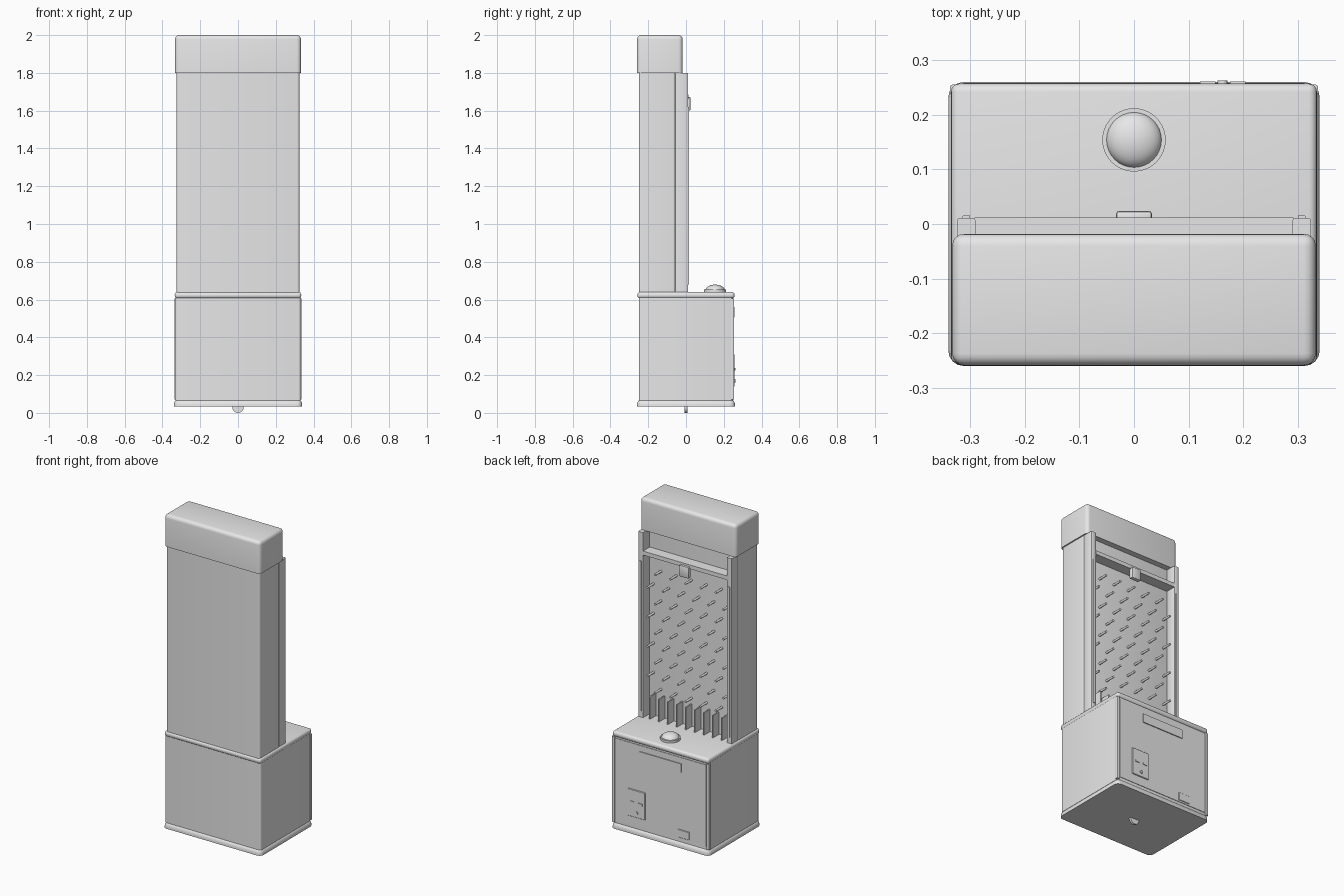
import bpy, bmesh, math
from mathutils import Matrix, Vector

if "Cube" in bpy.data.objects:
    bpy.data.objects.remove(bpy.data.objects["Cube"])

grey = bpy.data.materials.new("plain grey")
grey.diffuse_color = (0.8, 0.8, 0.8, 1)
grey.use_nodes = True
grey.node_tree.nodes["Principled BSDF"].inputs["Base Color"].default_value = grey.diffuse_color


def finish(bm, name, angle=35):
    bmesh.ops.recalc_face_normals(bm, faces=bm.faces)
    me = bpy.data.meshes.new(name)
    bm.to_mesh(me)
    bm.free()
    me.materials.append(grey)
    ob = bpy.data.objects.new(name, me)
    bpy.context.collection.objects.link(ob)
    bpy.ops.object.select_all(action='DESELECT')
    ob.select_set(True)
    bpy.context.view_layer.objects.active = ob
    bpy.ops.object.shade_smooth_by_angle(angle=math.radians(angle))
    return ob


def box(name, x, y, z, bevel=0.0, edges="all", segments=4):
    """Box from ranges; edges: all, upright, or no_bottom"""
    bm = bmesh.new()
    lo, hi = Vector((x[0], y[0], z[0])), Vector((x[1], y[1], z[1]))
    bmesh.ops.create_cube(bm, size=1, matrix=Matrix.Translation((lo + hi) / 2)
                          @ Matrix.Diagonal((*(hi - lo), 1)))
    if bevel:
        def wanted(e):
            a, b = (v.co for v in e.verts)
            if edges == "upright":
                return abs(a.z - b.z) > 1e-5
            if edges == "no_bottom":
                return max(a.z, b.z) > z[0] + 1e-5
            return True
        bmesh.ops.bevel(bm, geom=[e for e in bm.edges if wanted(e)], offset=bevel,
                        segments=segments, profile=0.5, affect='EDGES', clamp_overlap=True)
    return finish(bm, name)


def rod(name, centre, radius, length, axis='Z', sides=32):
    bm = bmesh.new()
    turn = Matrix.Rotation(math.pi / 2, 4, 'X') if axis == 'Y' else Matrix()
    bmesh.ops.create_cone(bm, cap_ends=True, segments=sides, radius1=radius, radius2=radius,
                          depth=length, matrix=Matrix.Translation(centre) @ turn)
    return finish(bm, name)


# Lower cabinet: foot wheel, plinth, body and counter slab
rod("foot_wheel", (0, 0, 0.03), 0.03, 0.014, 'Y')
box("plinth", (-0.34, 0.34), (-0.26, 0.26), (0.033, 0.072), 0.028, "no_bottom")
box("cabinet_body", (-0.332, 0.332), (-0.25, 0.248), (0.065, 0.612), 0.012, "upright")
box("counter_slab", (-0.335, 0.335), (-0.257, 0.257), (0.606, 0.64), 0.015)

# Tower body and header
box("tower_body", (-0.325, 0.325), (-0.25, -0.055), (0.635, 1.805), 0.012, "upright")
box("header", (-0.333, 0.333), (-0.259, -0.018), (1.80, 2.0), 0.022, "no_bottom")

# Mirrored rails on tower and cabinet
for side, s in (("left", -1), ("right", 1)):
    def span(a, b):
        return tuple(sorted((a * s, b * s)))
    box(side + "_tower_rail", span(0.29, 0.324), (-0.058, 0.011), (0.638, 1.80), 0.005, "upright", 2)
    box(side + "_rail_strip", span(0.30, 0.314), (0.008, 0.016), (0.68, 1.62), 0.002, "upright", 2)
    box(side + "_cabinet_rail", span(0.318, 0.337), (0.237, 0.255), (0.07, 0.606), 0.004, "upright", 2)

# Crossbar with clip
box("crossbar", (-0.292, 0.292), (-0.056, 0.012), (1.66, 1.685))
box("crossbar_clip", (-0.033, 0.033), (-0.003, 0.024), (1.60, 1.672), 0.006, "all", 2)

# Staggered pegs on the board
for row in range(9):
    count = 5 if row % 2 == 0 else 6
    for i in range(count):
        rod(f"peg_{row}_{i}", ((i - (count - 1) / 2) * 0.105, -0.027, 1.555 - row * 0.0925),
            0.007, 0.066, 'Y', 12)

# Catch bin dividers
for i in range(9):
    x = (i - 4) * 0.0625
    box(f"bin_divider_{i}", (x - 0.004, x + 0.004), (-0.058, 0.005), (0.636, 0.78))

# Push button: collar and dome
rod("button_collar", (0, 0.154, 0.645), 0.058, 0.018, sides=40)
bm = bmesh.new()
bmesh.ops.create_uvsphere(bm, u_segments=32, v_segments=16, radius=1,
                          matrix=Matrix.Translation((0, 0.154, 0.65))
                          @ Matrix.Diagonal((0.051, 0.051, 0.029, 1)))
finish(bm, "button_dome", 60)

# Service panel with slot plate, coin plate and latch
box("service_panel", (-0.315, 0.315), (0.24, 0.251), (0.085, 0.597))
box("slot_plate", (-0.145, 0.145), (0.248, 0.257), (0.505, 0.56))
box("coin_plate", (0.105, 0.225), (0.248, 0.257), (0.14, 0.31), 0.002, "all", 1)
for i, x in enumerate((0.135, 0.19)):
    box(f"coin_slot_{i}", (x - 0.014, x + 0.014), (0.25, 0.261), (0.225, 0.237))
rod("coin_return_button", (0.162, 0.256, 0.17), 0.009, 0.014, 'Y', 20)
box("door_latch", (-0.20, -0.12), (0.248, 0.255), (0.095, 0.145), 0.002, "all", 1)
